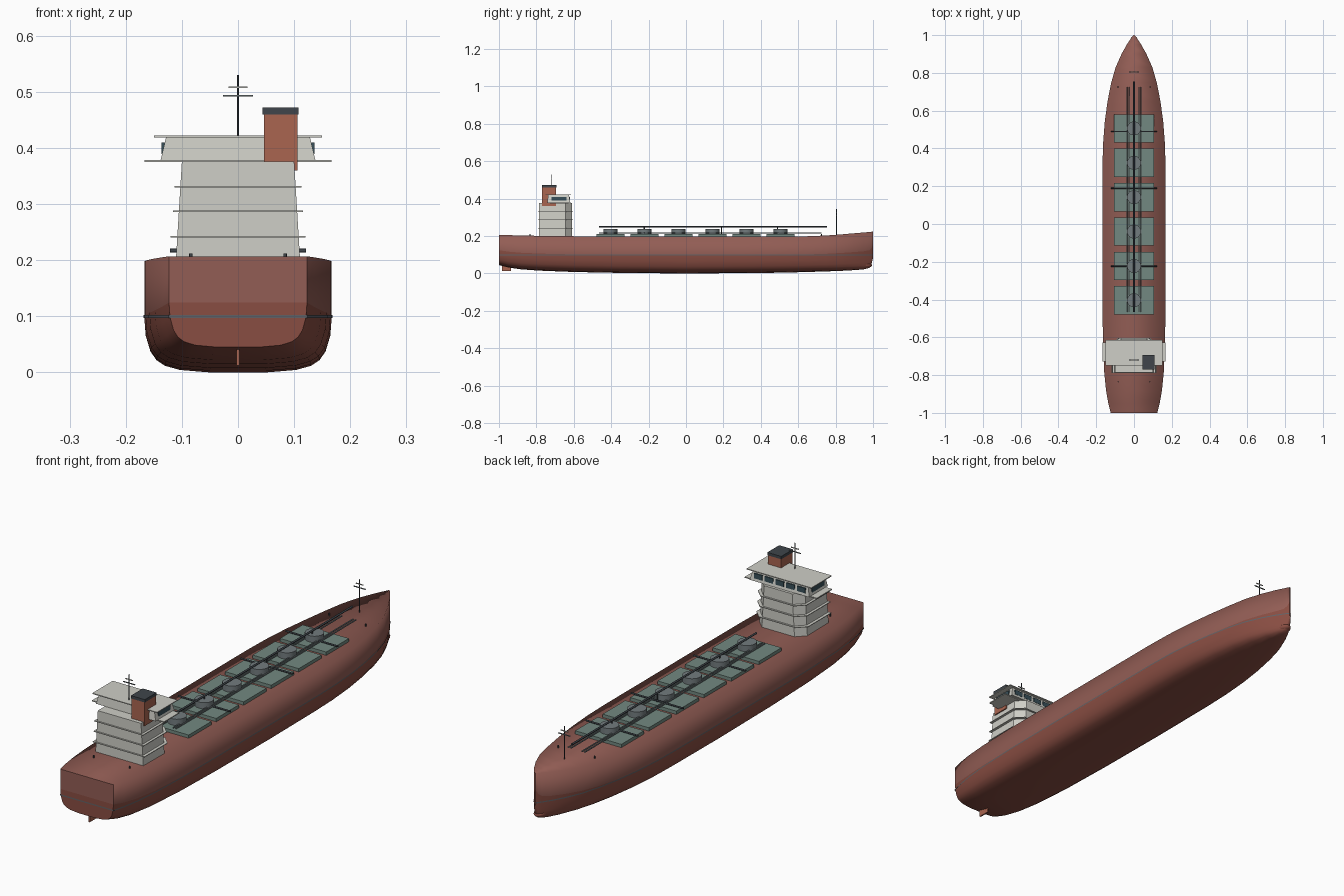
import bpy, bmesh
from math import pi
from mathutils import Vector

if "Cube" in bpy.data.objects:
    bpy.data.objects.remove(bpy.data.objects["Cube"])


def material(name, rgb):
    m = bpy.data.materials.new(name)
    m.diffuse_color = (*rgb, 1)
    m.use_nodes = True
    m.node_tree.nodes["Principled BSDF"].inputs["Base Color"].default_value = m.diffuse_color
    return m


TOPSIDE = material("topside_red", (0.29, 0.11, 0.09))
BOTTOM = material("bottom_red", (0.25, 0.075, 0.055))
WHITE = material("house_white", (0.62, 0.62, 0.57))
GREEN = material("hatch_green", (0.17, 0.25, 0.22))
STEEL = material("dome_steel", (0.17, 0.2, 0.21))
DARK = material("dark_steel", (0.05, 0.06, 0.07))
GLASS = material("window_glass", (0.04, 0.08, 0.1))
FUNNEL = material("funnel_red", (0.4, 0.13, 0.08))
STRIPE = material("waterline_grey", (0.12, 0.12, 0.13))


def finish(bm, name, mats, smooth_angle=None):
    bmesh.ops.recalc_face_normals(bm, faces=bm.faces)
    me = bpy.data.meshes.new(name)
    bm.to_mesh(me)
    bm.free()
    ob = bpy.data.objects.new(name, me)
    bpy.context.collection.objects.link(ob)
    for m in mats:
        me.materials.append(m)
    if smooth_angle:
        bpy.context.view_layer.objects.active = ob
        ob.select_set(True)
        bpy.ops.object.shade_smooth_by_angle(angle=smooth_angle)
        ob.select_set(False)
    return ob


def prism(name, low, high, z0, z1, mat):
    """Solid between two plan outlines with equal point counts."""
    bm = bmesh.new()
    a = [bm.verts.new((x, y, z0)) for x, y in low]
    b = [bm.verts.new((x, y, z1)) for x, y in high]
    bm.faces.new(a)
    bm.faces.new(b)
    n = len(a)
    for i in range(n):
        bm.faces.new((a[i], a[(i + 1) % n], b[(i + 1) % n], b[i]))
    return finish(bm, name, [mat])


def rect(x0, x1, y0, y1):
    return [(x0, y0), (x1, y0), (x1, y1), (x0, y1)]


def box(name, x0, x1, y0, y1, z0, z1, mat):
    r = rect(x0, x1, y0, y1)
    return prism(name, r, r, z0, z1, mat)


def rod(name, p, q, r, mat, sides=12):
    """Cylinder from p to q."""
    p, q = Vector(p), Vector(q)
    bm = bmesh.new()
    bmesh.ops.create_cone(bm, cap_ends=True, segments=sides, radius1=r, radius2=r, depth=(q - p).length)
    rot = Vector((0, 0, 1)).rotation_difference(q - p).to_matrix().to_4x4()
    bmesh.ops.transform(bm, matrix=rot, verts=bm.verts)
    bmesh.ops.translate(bm, vec=(p + q) / 2, verts=bm.verts)
    return finish(bm, name, [mat], pi / 5)


# Hull stations: y, half width, keel height, deck height
STATIONS = [
    (-1, .123, .045, .207), (-.95, .136, .032, .205), (-.88, .148, .022, .203),
    (-.78, .158, .015, .201), (-.6, .165, .008, .199), (-.35, .167, .003, .198),
    (0, .167, 0, .198), (.3, .167, .002, .198), (.42, .164, .003, .198),
    (.54, .155, .005, .198), (.65, .14, .008, .199), (.75, .12, .011, .203),
    (.83, .097, .014, .209), (.9, .066, .018, .215), (.95, .038, .022, .219),
    (.98, .018, .03, .222), (.992, .01, .05, .223), (1, .003, .085, .2245)]
SECTION = [(.3, .006), (.62, .022), (.78, .06), (.87, .11), (.935, .19), (.985, .33), (1, .49), (1, 1)]

# Hull shell
bm = bmesh.new()
rings = []
for y, w, zb, zd in STATIONS:
    half = [(f * w, zb + t * (zd - zb)) for f, t in SECTION]
    half[0] = (half[0][0], zb)
    ring = half + [(-x, z) for x, z in reversed(half)]
    rings.append([bm.verts.new((x, y, z)) for x, z in ring])
n, k = len(rings[0]), len(SECTION)
for a, b in zip(rings, rings[1:]):
    for i in range(n):
        f = bm.faces.new((a[i], a[(i + 1) % n], b[(i + 1) % n], b[i]))
        f.smooth = True
        f.material_index = 0 if k - 2 <= i <= k else 1
for r in (rings[0], rings[-1]):       # transom and stem closed in strips
    for i in range(k - 1):
        f = bm.faces.new((r[i], r[i + 1], r[n - 2 - i], r[n - 1 - i]))
        f.material_index = 0 if i == k - 2 else 1
finish(bm, "hull", [TOPSIDE, BOTTOM])

# Waterline stripe wrapped around the hull
bm = bmesh.new()
side = [(w + .0012, y) for y, w, zb, zd in STATIONS]
side[0] = (side[0][0], -1.0008)
loop = side + [(-x, y) for x, y in reversed(side)]
lo = [bm.verts.new((x, y, .097)) for x, y in loop]
hi = [bm.verts.new((x, y, .102)) for x, y in loop]
for i in range(len(loop)):
    j = (i + 1) % len(loop)
    bm.faces.new((lo[i], lo[j], hi[j], hi[i]))
finish(bm, "waterline_stripe", [STRIPE], pi / 5)

# Bulbous bow and rudder
bm = bmesh.new()
bmesh.ops.create_uvsphere(bm, u_segments=20, v_segments=12, radius=1)
bmesh.ops.scale(bm, vec=(.027, .05, .017), verts=bm.verts)
bmesh.ops.translate(bm, vec=(0, .945, .044), verts=bm.verts)
finish(bm, "bulbous_bow", [BOTTOM], pi / 3)
box("rudder", -.003, .003, -.985, -.935, .012, .06, FUNNEL)

# Cargo hatches, domes
for i in range(6):
    y = -.404 + .182 * i
    box(f"hatch_{i}", -.107, .107, y - .075, y + .075, .19, .212, GREEN)
    rod(f"tank_dome_{i}", (0, y, .2), (0, y, .238), .037, STEEL, 24)

# Deck piping
rod("catwalk_pipe", (0, -.465, .25), (0, .755, .25), .004, DARK)
for x in (-.038, -.026, .026, .038):
    rod("deck_pipe", (x, -.465, .216), (x, .725, .216), .003, STEEL, 8)
for y in (-.223, .19, .49):
    rod("cross_pipe", (-.121, y, .217), (.121, y, .217), .0035, DARK)
    rod("pipe_post", (0, y, .198), (0, y, .25), .003, DARK, 8)

# Bollards
for y in (-.835, .725):
    for s in (-1, 1):
        rod("bollard", (s * .084, y, .195), (s * .084, y, .212), .003, DARK)


# Deckhouse with chamfered forward corners and overhanging decks
def house(w, y0, y1):
    return [(-w, y0), (w, y0), (w, y1 - .035), (w - .035, y1), (-w + .035, y1), (-w, y1 - .035)]


prism("deckhouse", house(.111, -.785, -.61), house(.1, -.785, -.61), .195, .376, WHITE)
for z, w in ((.242, .12), (.287, .116), (.331, .113)):
    o = house(w, -.79, -.603)
    prism("house_deck", o, o, z - .0015, z + .0015, WHITE)

# Bridge, wings, roof and windows
box("bridge_wings", -.167, .167, -.728, -.627, .375, .379, WHITE)
prism("bridge", rect(-.138, .138, -.742, -.618), rect(-.128, .128, -.737, -.626), .378, .42, WHITE)
box("bridge_roof", -.15, .15, -.75, -.615, .419, .4225, WHITE)
for i in range(5):
    x = -.1 + .05 * i
    box("bridge_window", x - .019, x + .019, -.63, -.619, .389, .41, GLASS)
for s in (-1, 1):
    xs = sorted((s * .125, s * .1365))
    box("side_window", *xs, -.72, -.64, .389, .41, GLASS)

# Funnel
box("funnel", .046, .106, -.769, -.695, .36, .462, FUNNEL)
box("funnel_cap", .044, .108, -.771, -.693, .46, .472, DARK)

# Masts with yards
for y, z0, z1, za, zb in ((-.72, .42, .53, .493, .508), (.805, .2, .345, .31, .325)):
    rod("mast", (0, y, z0), (0, y, z1), .0018, DARK, 8)
    box("lower_yard", -.027, .027, y - .002, y + .002, za - .0015, za + .0015, STEEL)
    box("upper_yard", -.017, .017, y - .002, y + .002, zb - .0015, zb + .0015, WHITE)
